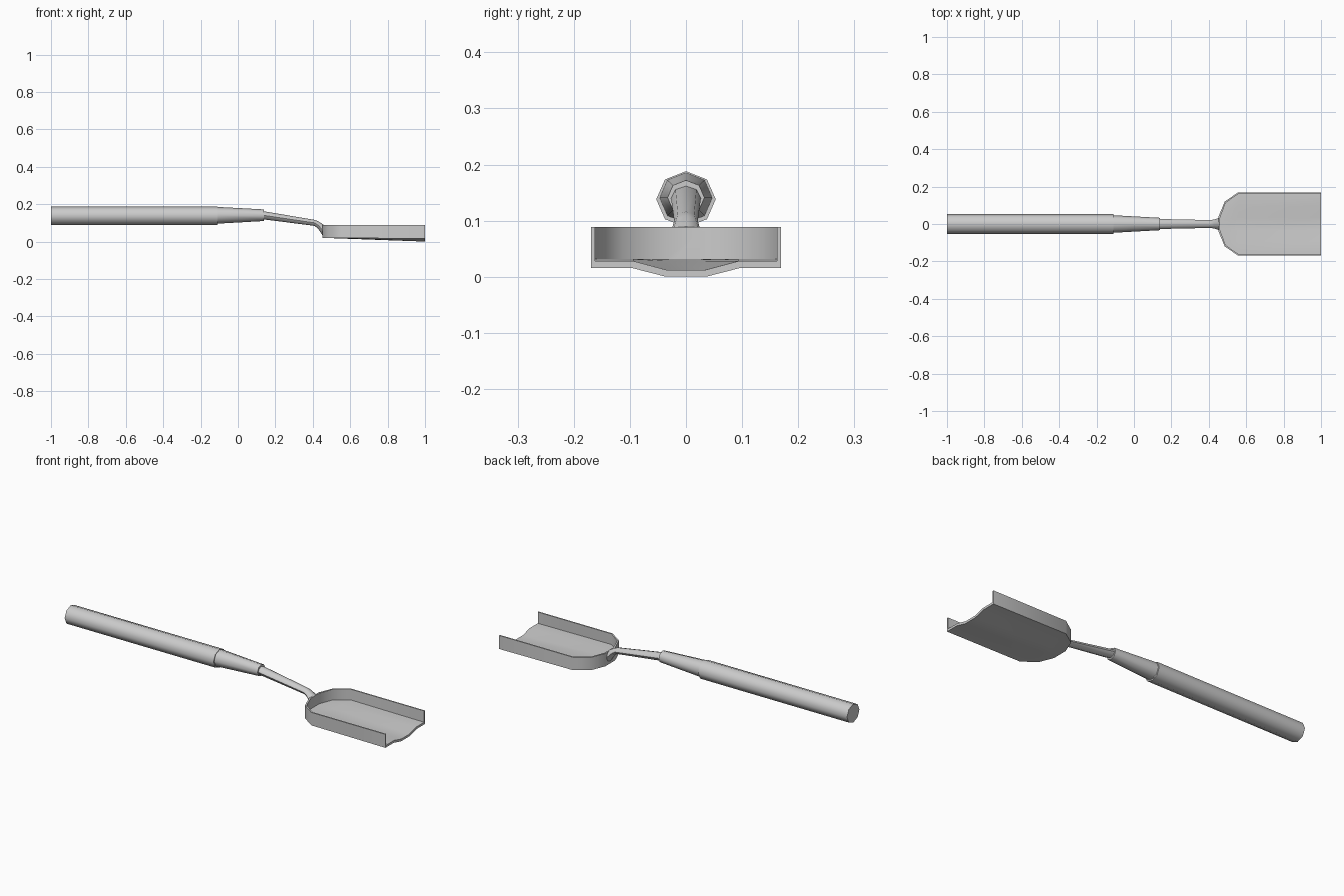
import bpy, bmesh, math

if "Cube" in bpy.data.objects:
    bpy.data.objects.remove(bpy.data.objects["Cube"])


def finish(name, bm, angle):
    bmesh.ops.recalc_face_normals(bm, faces=bm.faces)
    mesh = bpy.data.meshes.new(name)
    bm.to_mesh(mesh)
    bm.free()
    obj = bpy.data.objects.new(name, mesh)
    bpy.context.collection.objects.link(obj)
    bpy.ops.object.select_all(action='DESELECT')
    obj.select_set(True)
    bpy.context.view_layer.objects.active = obj
    bpy.ops.object.shade_smooth_by_angle(angle=math.radians(angle))
    return obj


def bar(name, sections, sides=8):
    """Loft of elliptical sections (x, z centre, y radius, z radius)."""
    bm = bmesh.new()
    rings = []
    for x, zc, ry, rz in sections:
        rings.append([bm.verts.new((x, ry * math.cos(a), zc + rz * math.sin(a)))
                      for a in (2 * math.pi * i / sides for i in range(sides))])
    for a, b in zip(rings, rings[1:]):
        for i in range(sides):
            j = (i + 1) % sides
            bm.faces.new((a[i], a[j], b[j], b[i]))
    bm.faces.new(rings[0])
    bm.faces.new(rings[-1])
    return finish(name, bm, 50)


# Octagonal grip, tapered collar and bent neck
bar("handle", [(-1, 0.138, 0.053, 0.05), (-0.11, 0.138, 0.053, 0.05)])
bar("collar", [(-0.115, 0.1405, 0.047, 0.045), (0.14, 0.141, 0.033, 0.031)])
bar("neck", [(0.12, 0.143, 0.027, 0.022), (0.41, 0.100, 0.021, 0.016),
             (0.428, 0.089, 0.024, 0.02), (0.458, 0.057, 0.034, 0.033)])


# Scoop: U-shaped sections lofted forward, with an outer and an inner skin
RIM, WALL, FLOOR = 0.089, 0.007, 0.012
X0, X1 = 0.453, 1.0


def u_section(bm, x, w, inset, lift):
    t = (x - X0) / (X1 - X0)
    edge = 0.02 - 0.004 * t + lift
    dip = 0.016 * t
    half = w - inset
    pts = [(-half, RIM), (-half, edge), (-0.58 * half, edge), (-0.21 * half, edge - dip)]
    pts += [(-y, z) for y, z in reversed(pts)]
    return [bm.verts.new((x, y, z)) for y, z in pts]


bm = bmesh.new()
outline = [(X0, 0.042), (0.485, 0.12), (0.557, 0.169), (X1, 0.169)]
outer = [u_section(bm, x, w, 0, 0) for x, w in outline]
inner = [u_section(bm, x + s, w, WALL, FLOOR)
         for (x, w), s in zip(outline, (0.008, 0.005, 0.002, 0))]
for skin in (outer, inner):
    for a, b in zip(skin, skin[1:]):
        for i in range(7):
            bm.faces.new((a[i], a[i + 1], b[i + 1], b[i]))
    bm.faces.new(skin[0])
# rim along both sides and the back
for k in (0, 7):
    for i in range(3):
        bm.faces.new((outer[i][k], outer[i + 1][k], inner[i + 1][k], inner[i][k]))
bm.faces.new((outer[0][0], outer[0][7], inner[0][7], inner[0][0]))
# front lip
for i in range(7):
    bm.faces.new((outer[-1][i], outer[-1][i + 1], inner[-1][i + 1], inner[-1][i]))
finish("scoop", bm, 40)
